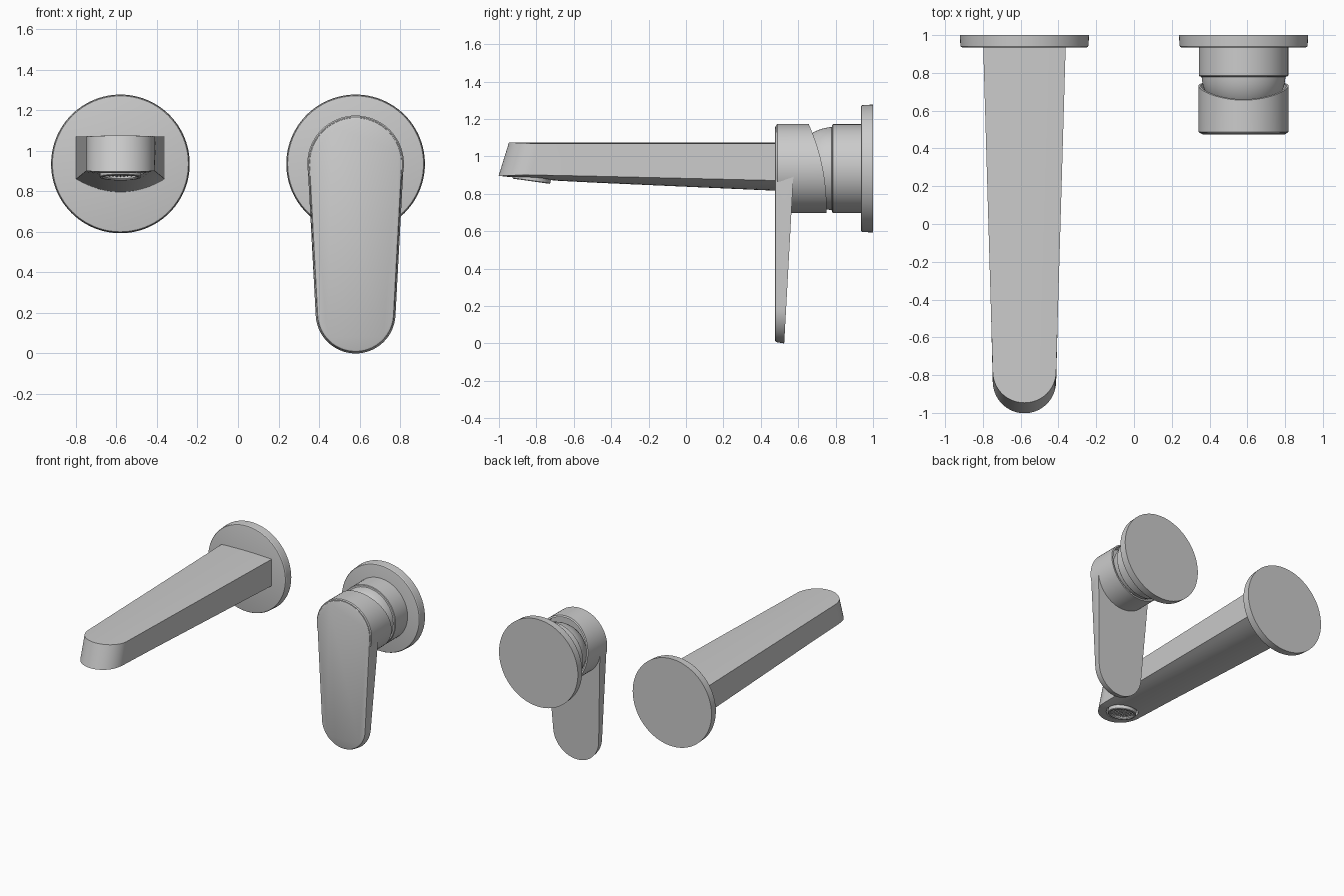
import bpy, bmesh
from math import sin, cos, pi, sqrt, radians
from mathutils import Matrix, Vector

if "Cube" in bpy.data.objects:
    bpy.data.objects.remove(bpy.data.objects["Cube"])

SX, HX, CZ = -0.58, 0.58, 0.935     # spout x, handle x, axis height


def finish(name, bm):
    bmesh.ops.remove_doubles(bm, verts=bm.verts, dist=1e-5)
    bmesh.ops.recalc_face_normals(bm, faces=bm.faces)
    me = bpy.data.meshes.new(name)
    bm.to_mesh(me)
    bm.free()
    ob = bpy.data.objects.new(name, me)
    bpy.context.collection.objects.link(ob)
    return ob


def smooth(ob, angle=30):
    bpy.ops.object.select_all(action='DESELECT')
    ob.select_set(True)
    bpy.context.view_layer.objects.active = ob
    bpy.ops.object.shade_smooth_by_angle(angle=radians(angle))


def loft(name, rings, caps=(True, True)):
    bm = bmesh.new()
    vs = [[bm.verts.new(p) for p in r] for r in rings]
    n = len(vs[0])
    for a, b in zip(vs, vs[1:]):
        for i in range(n):
            j = (i + 1) % n
            bm.faces.new((a[i], a[j], b[j], b[i]))
    if caps[0]:
        bm.faces.new(vs[0])
    if caps[1]:
        bm.faces.new(vs[-1])
    return finish(name, bm)


def lathe(name, profile, mat, n=64, caps=(True, True)):
    """Revolve (radius, height) points about local z, then place by matrix."""
    return loft(name, [[mat @ Vector((r * cos(2 * pi * i / n), r * sin(2 * pi * i / n), h))
                        for i in range(n)] for r, h in profile], caps)


def wall_axis(x):
    return Matrix.Translation((x, 0, CZ)) @ Matrix.Rotation(-pi / 2, 4, 'X')


# Wall plates
for name, x in (("spout_wall_plate", SX), ("handle_wall_plate", HX)):
    smooth(lathe(name, [(0.328, 0.935), (0.335, 0.937), (0.339, 0.943), (0.342, 1.0)],
                 wall_axis(x), 96))

# Spout: tapering section with arched underside and a raked, rounded tip
stations = [(0.2185 - 0.0505 * k / 6, 0.95 - 1.73 * k / 6) for k in range(7)]
stations += [(0.168 * cos(pi / 2 * k / 16), -0.78 - 0.168 * sin(pi / 2 * k / 16))
             for k in range(1, 17)]


def section(w, y):
    full = max(w, 0.168) if y < -0.77 else w
    t = (y + 0.95) / 1.9
    zs = 0.905 - 0.045 * t
    zc = 0.869 - 0.073 * (y + 0.7) / 1.64 if y > -0.7 else 0.869 - 0.11 * (y + 0.7)
    us = [-1 + k / 6 for k in range(13)]
    pts = [(u * w, 1.069 + 0.006 * (1 - (u * w / full) ** 2)) for u in us]
    pts += [(u * w, zs + (zc - zs) * (1 - (u * w / full) ** 2)) for u in reversed(us)]
    rake = 0.31 if y < -0.7 else 0
    return [(SX + x, y - rake * (1.07 - z), z) for x, z in pts]


spout = loft("spout", [section(w, y) for w, y in stations], (True, False))

# Outlet recess cut into the underside of the tip
outlet = Matrix.Translation((SX, -0.825, 0.88)) @ Matrix.Rotation(radians(172), 4, 'X')
cutter = lathe("outlet_cutter", [(0.115, -0.05), (0.115, 0.1)], outlet, 48)
cutter.hide_render = True
mod = spout.modifiers.new("outlet", 'BOOLEAN')
mod.operation, mod.object, mod.solver = 'DIFFERENCE', cutter, 'EXACT'
bpy.context.view_layer.objects.active = spout
bpy.ops.object.modifier_apply(modifier=mod.name)
bpy.data.objects.remove(cutter)
smooth(spout, 25)

# Aerator ring and mesh screen
smooth(lathe("aerator_ring", [(0.102, -0.052), (0.102, 0.009), (0.098, 0.013), (0.088, 0.013),
                              (0.082, 0.006), (0.082, -0.052)], outlet, 48, (False, False)))
bm = bmesh.new()
for k in range(-4, 5):
    o = k * 0.018
    length = 2 * sqrt(0.085 ** 2 - o ** 2)
    for size, pos in (((length, 0.005, 0.008), (0, o, -0.006)),
                      ((0.005, length, 0.008), (o, 0, -0.006))):
        bmesh.ops.create_cube(bm, size=1, matrix=outlet @ Matrix.Translation(pos)
                              @ Matrix.Diagonal((*size, 1)))
finish("aerator_screen", bm)

# Valve body with ball dome
dome = [(0.222 * cos(a), 0.79 - 0.222 * sin(a))
        for a in (pi / 2 * k / 14 for k in range(1, 15))]
smooth(lathe("valve_body", [(0.237, 0.95), (0.237, 0.786), (0.233, 0.781), (0.222, 0.779)] + dome,
             wall_axis(HX), caps=(True, False)))


# Handle cap: hollow cylinder with a curved slanting back rim
def cap_ring(r, y=None, n=64):
    ring = []
    for i in range(n):
        a = 2 * pi * i / n
        z = CZ + r * sin(a)
        back = 0.752 - 0.097 * max(0, (z - 0.70) / 0.475) ** 2.2
        ring.append((HX + r * cos(a), back if y is None else y, z))
    return ring


smooth(loft("handle_cap", [cap_ring(0.232, 0.481), cap_ring(0.2385, 0.488), cap_ring(0.2385),
                           cap_ring(0.226), cap_ring(0.226, 0.6)]))


# Lever: tapered paddle, rounded at both ends, thinning towards the bottom
def lever_ring(inset, y=None):
    top, low, tilt, n = 0.2365 - inset, 0.197 - inset, 0.05, 28
    ring = []
    for r, cz, a0, a1 in ((top, CZ, -tilt, pi + tilt), (low, 0.197, pi + tilt, 2 * pi - tilt)):
        for k in range(n + 1):
            a = a0 + (a1 - a0) * k / n
            z = cz + r * sin(a)
            ring.append((HX + r * cos(a), 0.525 + 0.055 * z if y is None else y, z))
    return ring


smooth(loft("handle_lever", [lever_ring(0.018, 0.475), lever_ring(0.01, 0.479),
                             lever_ring(0.006, 0.487), lever_ring(0)]))
